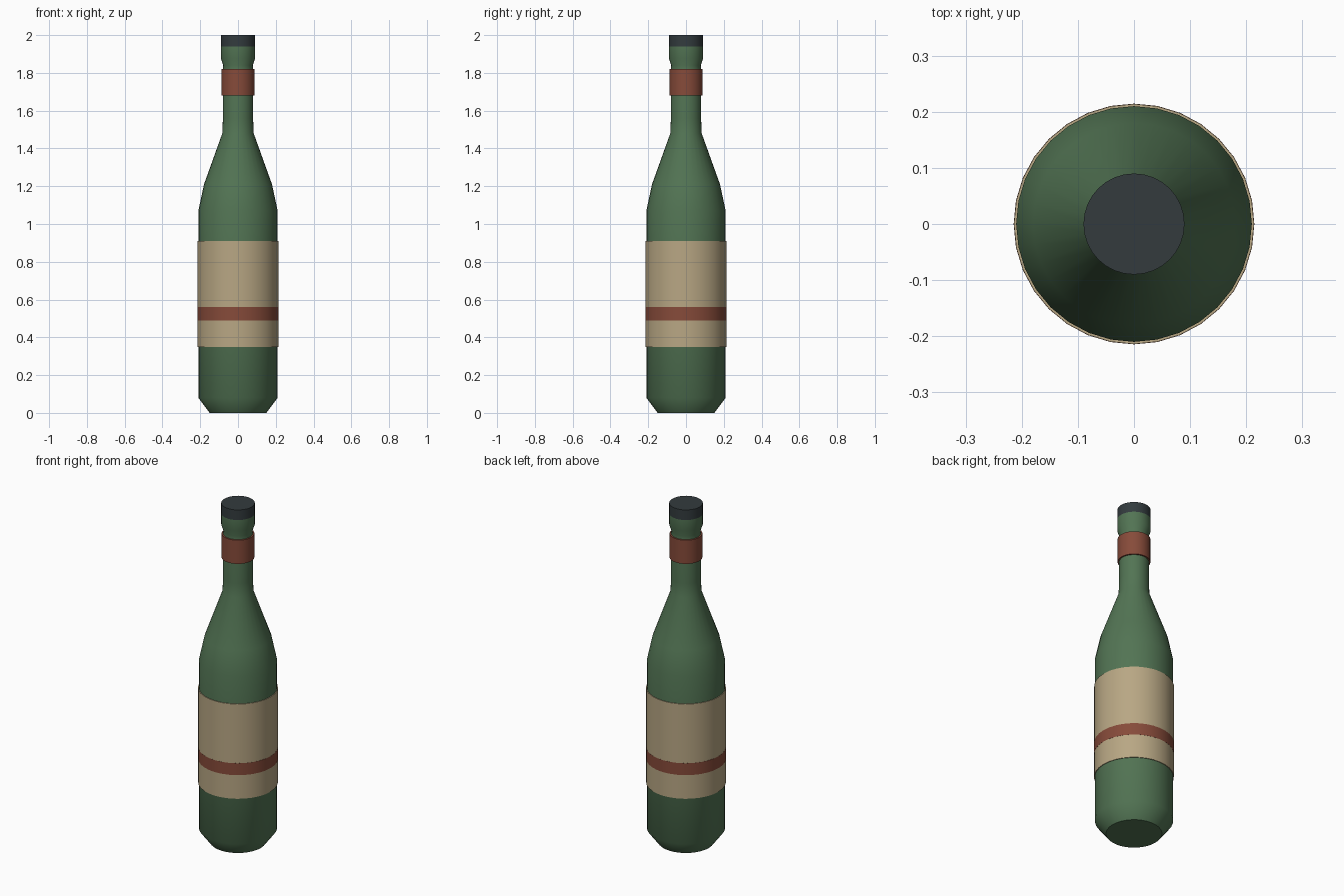
import bpy, bmesh, math

if "Cube" in bpy.data.objects:
    bpy.data.objects.remove(bpy.data.objects["Cube"])

SIDES = 32


def material(name, rgb):
    m = bpy.data.materials.new(name)
    m.diffuse_color = (*rgb, 1)
    m.use_nodes = True
    m.node_tree.nodes["Principled BSDF"].inputs["Base Color"].default_value = m.diffuse_color
    return m


GREEN = material("green glass", (0.085, 0.175, 0.088))
CREAM = material("cream paper", (0.48, 0.385, 0.23))
RED = material("rust red", (0.24, 0.07, 0.042))
DARK = material("dark cap", (0.033, 0.044, 0.048))


def lathe(name, profile, mat, closed=False, angle=40):
    """Spin (radius, height) points round z; closed joins the last ring to the first."""
    bm = bmesh.new()
    rings = []
    for r, z in profile:
        rings.append([bm.verts.new((r * math.cos(2 * math.pi * i / SIDES),
                                    r * math.sin(2 * math.pi * i / SIDES), z))
                      for i in range(SIDES)])
    pairs = list(zip(rings, rings[1:]))
    if closed:
        pairs.append((rings[-1], rings[0]))
    else:
        bm.faces.new(rings[0][::-1])
        bm.faces.new(rings[-1])
    for a, b in pairs:
        for i in range(SIDES):
            j = (i + 1) % SIDES
            bm.faces.new((a[i], a[j], b[j], b[i]))
    bmesh.ops.recalc_face_normals(bm, faces=bm.faces)
    me = bpy.data.meshes.new(name)
    bm.to_mesh(me)
    bm.free()
    me.materials.append(mat)
    ob = bpy.data.objects.new(name, me)
    bpy.context.collection.objects.link(ob)
    bpy.ops.object.select_all(action='DESELECT')
    ob.select_set(True)
    bpy.context.view_layer.objects.active = ob
    bpy.ops.object.shade_smooth_by_angle(angle=math.radians(angle))
    return ob


def band(name, z0, z1, r, mat, inner):
    """Thin wrapped sleeve."""
    return lathe(name, [(r, z0), (r, z1), (inner, z1), (inner, z0)], mat, True)


# Glass body, shoulder, neck and lip
lathe("bottle", [(0.15, 0), (0.21, 0.08), (0.21, 1.07), (0.18, 1.21),
                 (0.083, 1.48), (0.08, 1.56), (0.08, 1.82), (0.078, 1.84),
                 (0.09, 1.875), (0.09, 1.94)], GREEN, angle=50)

# Paper label in two parts with a stripe between
band("label_lower", 0.35, 0.49, 0.214, CREAM, 0.208)
band("label_stripe", 0.49, 0.56, 0.2145, RED, 0.208)
band("label_upper", 0.56, 0.91, 0.214, CREAM, 0.208)

# Neck band and cap
band("neck_band", 1.68, 1.82, 0.088, RED, 0.078)
lathe("cap", [(0.09, 1.94), (0.09, 2.0)], DARK)
